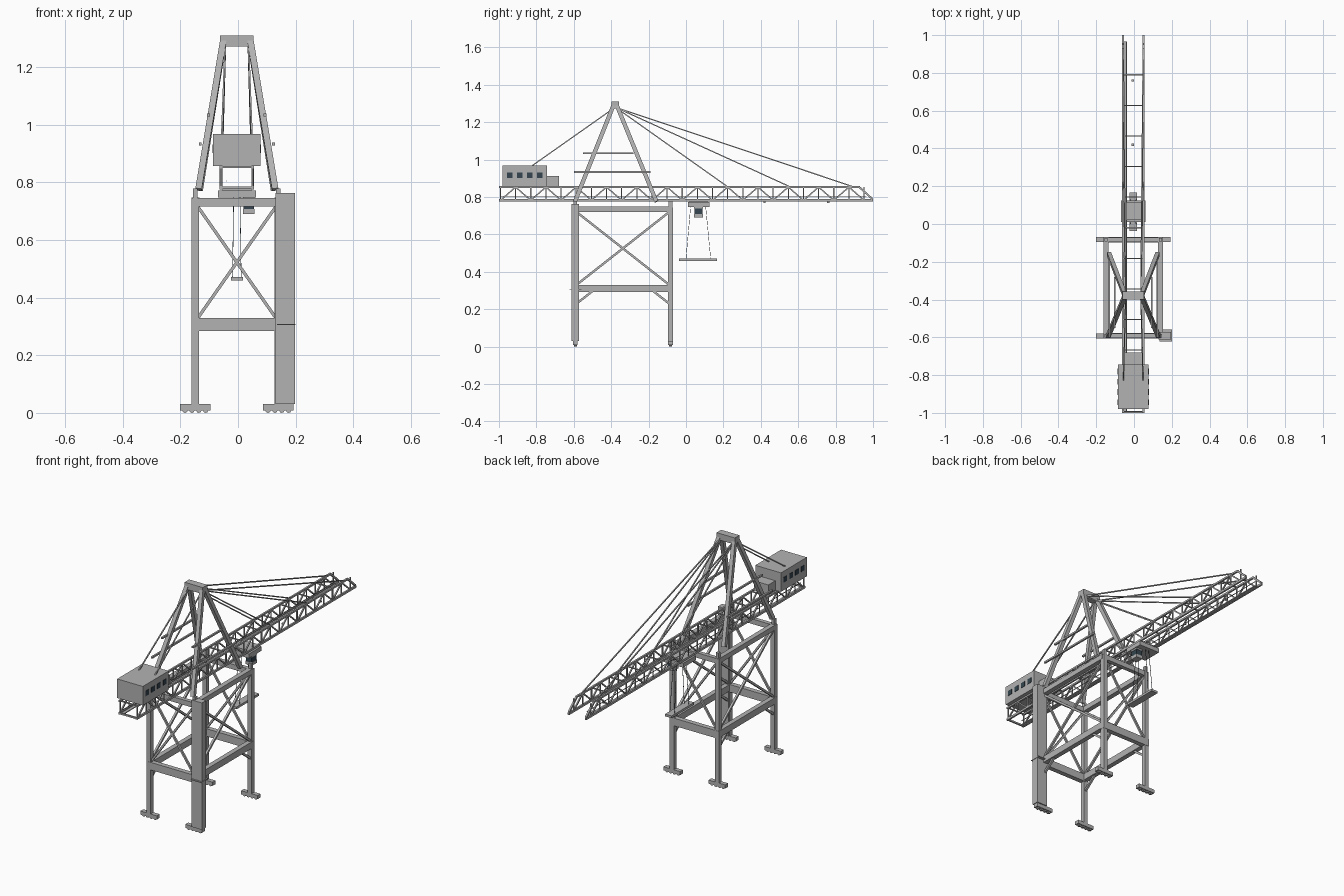
import bpy, bmesh
from math import pi
from mathutils import Matrix, Vector

cube = bpy.data.objects.get("Cube")
if cube:
    bpy.data.objects.remove(cube, do_unlink=True)


def material(name, rgb):
    m = bpy.data.materials.new(name)
    m.use_nodes = True
    m.diffuse_color = (*rgb, 1)
    m.node_tree.nodes["Principled BSDF"].inputs["Base Color"].default_value = (*rgb, 1)
    return m


grey = material("steel grey", (0.45, 0.45, 0.45))
glass = material("dark glass", (0.035, 0.06, 0.08))
CX = -0.004            # centre line of the crane
SIDES = (-1, 1)
BACK, FRONT = -0.592, -0.083   # y of the two leg rows
LEG = 0.144            # leg offset from the centre line


def side(s, d):
    return CX + s * d


def box(bm, x0, x1, y0, y1, z0, z1):
    centre = Vector((x0 + x1, y0 + y1, z0 + z1)) / 2
    size = (x1 - x0, y1 - y0, z1 - z0, 1)
    bmesh.ops.create_cube(bm, size=1, matrix=Matrix.Translation(centre) @ Matrix.Diagonal(size))


def beam(bm, a, b, w, h=None):
    """Square bar from a to b, w wide sideways and h deep."""
    a, b = Vector(a), Vector(b)
    z = (b - a).normalized()
    x = Vector((1, 0, 0)) if abs(z.x) < 0.9 else Vector((0, 1, 0))
    y = z.cross(x).normalized()
    x = y.cross(z)
    rot = Matrix((x, y, z)).transposed().to_4x4()
    scale = Matrix.Diagonal((w, h or w, (b - a).length, 1))
    bmesh.ops.create_cube(bm, size=1, matrix=Matrix.Translation((a + b) / 2) @ rot @ scale)


def finish(bm, name, mat=grey):
    me = bpy.data.meshes.new(name)
    bm.to_mesh(me)
    bm.free()
    me.materials.append(mat)
    ob = bpy.data.objects.new(name, me)
    bpy.context.collection.objects.link(ob)
    return ob


# Legs, short posts on top, and bogies with wheels
legs, feet, wheels = bmesh.new(), bmesh.new(), bmesh.new()
for s in SIDES:
    x = side(s, LEG)
    for y in (BACK, FRONT):
        box(legs, x - 0.013, x + 0.013, y - 0.013, y + 0.013, 0.03, 0.745)
        box(legs, x - 0.008, x + 0.008, y - 0.01, y + 0.01, 0.74, 0.778)
        box(feet, x - 0.053, x + 0.053, y - 0.013, y + 0.013, 0.009, 0.03)
        for k in (-0.036, -0.012, 0.012, 0.036):
            turn = Matrix.Translation((x + k, y, 0.009)) @ Matrix.Rotation(pi / 2, 4, "X")
            bmesh.ops.create_cone(wheels, cap_ends=True, segments=10, radius1=0.009,
                                  radius2=0.009, depth=0.016, matrix=turn)
finish(legs, "legs")
finish(feet, "bogies")
finish(wheels, "wheels")

# Portal beams and cross bracing
beams, braces = bmesh.new(), bmesh.new()
for y in (BACK, FRONT):
    box(beams, side(-1, 0.158), side(1, 0.158), y - 0.014, y + 0.014, 0.285, 0.329)
    box(beams, side(-1, 0.157), side(1, 0.157), y - 0.012, y + 0.012, 0.716, 0.745)
    for s in SIDES:
        beam(braces, (side(s, 0.135), y, 0.33), (side(-s, 0.135), y, 0.715), 0.011)
for s in SIDES:
    x = side(s, LEG)
    box(beams, x - 0.014, x + 0.014, BACK, FRONT, 0.291, 0.329)
    box(beams, x - 0.014, x + 0.014, BACK, FRONT, 0.719, 0.748)
    beam(braces, (x, BACK, 0.325), (x, FRONT, 0.725), 0.012)
    beam(braces, (x, FRONT, 0.325), (x, BACK, 0.725), 0.012)
    for y, d in ((BACK, 1), (FRONT, -1)):
        beam(braces, (x, y + d * 0.01, 0.232), (x, y + d * 0.09, 0.295), 0.012)
finish(beams, "portal_beams")
finish(braces, "cross_braces")

# Lift shaft with its landing
lift = bmesh.new()
box(lift, 0.131, 0.197, -0.612, -0.573, 0.03, 0.763)
box(lift, 0.135, 0.2, -0.622, -0.558, 0.305, 0.309)
finish(lift, "lift_shaft")

# A-frame tower with head and side bars
tower, bars = bmesh.new(), bmesh.new()
for s in SIDES:
    beam(tower, (side(s, 0.133), -0.594, 0.775), (side(s, 0.047), -0.388, 1.29), 0.022, 0.022)
    beam(tower, (side(s, 0.129), -0.158, 0.775), (side(s, 0.047), -0.370, 1.29), 0.022, 0.022)
    beam(bars, (side(s, 0.127), -0.6, 0.933), (side(s, 0.127), -0.19, 0.933), 0.01)
    beam(bars, (side(s, 0.098), -0.55, 1.034), (side(s, 0.098), -0.28, 1.034), 0.01)
finish(tower, "tower_legs")
finish(bars, "tower_bars")
head = bmesh.new()
box(head, side(-1, 0.058), side(1, 0.058), -0.399, -0.357, 1.272, 1.31)
finish(head, "tower_head")

# Boom: two lattice girders joined by cross bars
boom = bmesh.new()
LOW, HIGH, GIRDER, PANEL = 0.782, 0.853, 0.055, 0.162
nodes = [-0.992 + PANEL * i for i in range(13)]
for s in SIDES:
    x = side(s, GIRDER)
    beam(boom, (x, -1, LOW), (x, 1, LOW), 0.010, 0.012)
    beam(boom, (x, -1, HIGH), (x, 0.93, HIGH), 0.010, 0.010)
    beam(boom, (x, 0.926, HIGH), (x, 0.996, LOW + 0.008), 0.010)
    for i, y in enumerate(nodes):
        beam(boom, (x, y, LOW), (x, y, HIGH), 0.006)
        if i < 12:
            mid = y + PANEL / 2
            beam(boom, (x, y, LOW), (x, mid, HIGH), 0.007)
            beam(boom, (x, mid, HIGH), (x, y + PANEL, LOW), 0.007)
            beam(boom, (x, mid, LOW), (x, mid, HIGH), 0.005)
for y in nodes[:12]:
    beam(boom, (side(-1, GIRDER), y, HIGH), (side(1, GIRDER), y, HIGH), 0.006)
beam(boom, (side(-1, GIRDER), -0.995, LOW), (side(1, GIRDER), -0.995, LOW), 0.009)
finish(boom, "boom")
walk = bmesh.new()
box(walk, -0.055, -0.038, -0.99, 0.965, 0.777, 0.782)
beam(walk, (-0.041, -0.99, 0.805), (-0.041, 0.965, 0.805), 0.003)
finish(walk, "boom_walkway")
lamps = bmesh.new()
for y in (0.42, 0.76):
    box(lamps, -0.012, 0, y - 0.006, y + 0.006, 0.768, 0.776)
finish(lamps, "boom_lamps")

# Stay cables
stays = bmesh.new()
for s in SIDES:
    top = (side(s, 0.04), -0.378, 1.28)
    for y, z in ((-0.83, 0.962), (0.225, HIGH), (0.56, HIGH), (0.9, HIGH)):
        beam(stays, top, (side(s, 0.052), y, z), 0.006)
finish(stays, "stay_cables")

# Machinery house with side windows
house, panes = bmesh.new(), bmesh.new()
box(house, side(-1, 0.082), side(1, 0.082), -0.98, -0.744, 0.857, 0.967)
box(house, side(-1, 0.046), side(1, 0.046), -0.745, -0.68, 0.857, 0.912)
for s in SIDES:
    x = side(s, 0.082)
    for i in range(4):
        y = -0.943 + i * 0.054
        box(panes, x - 0.002, x + 0.002, y - 0.015, y + 0.015, 0.902, 0.932)
finish(house, "machinery_house")
finish(panes, "house_windows", glass)

# Trolley, operator cab, ropes and spreader
trolley = bmesh.new()
box(trolley, side(-1, 0.066), side(1, 0.066), 0.01, 0.125, 0.747, 0.772)
box(trolley, side(-1, 0.05), side(1, 0.05), 0.02, 0.115, 0.77, 0.785)
finish(trolley, "trolley")
cab, cab_glass = bmesh.new(), bmesh.new()
box(cab, 0.017, 0.058, 0.043, 0.091, 0.69, 0.708)
box(cab, 0.017, 0.058, 0.043, 0.091, 0.738, 0.75)
box(cab_glass, 0.019, 0.056, 0.045, 0.089, 0.706, 0.74)
finish(cab, "operator_cab")
finish(cab_glass, "cab_windows", glass)
ropes, spreader = bmesh.new(), bmesh.new()
for s in SIDES:
    for y0, y1 in ((0.025, 0.0), (0.105, 0.132)):
        beam(ropes, (side(s, 0.011), y0, 0.75), (side(s, 0.015), y1, 0.47), 0.002)
finish(ropes, "hoist_ropes", glass)
box(spreader, side(-1, 0.021), side(1, 0.021), -0.038, 0.167, 0.459, 0.472)
finish(spreader, "spreader")
